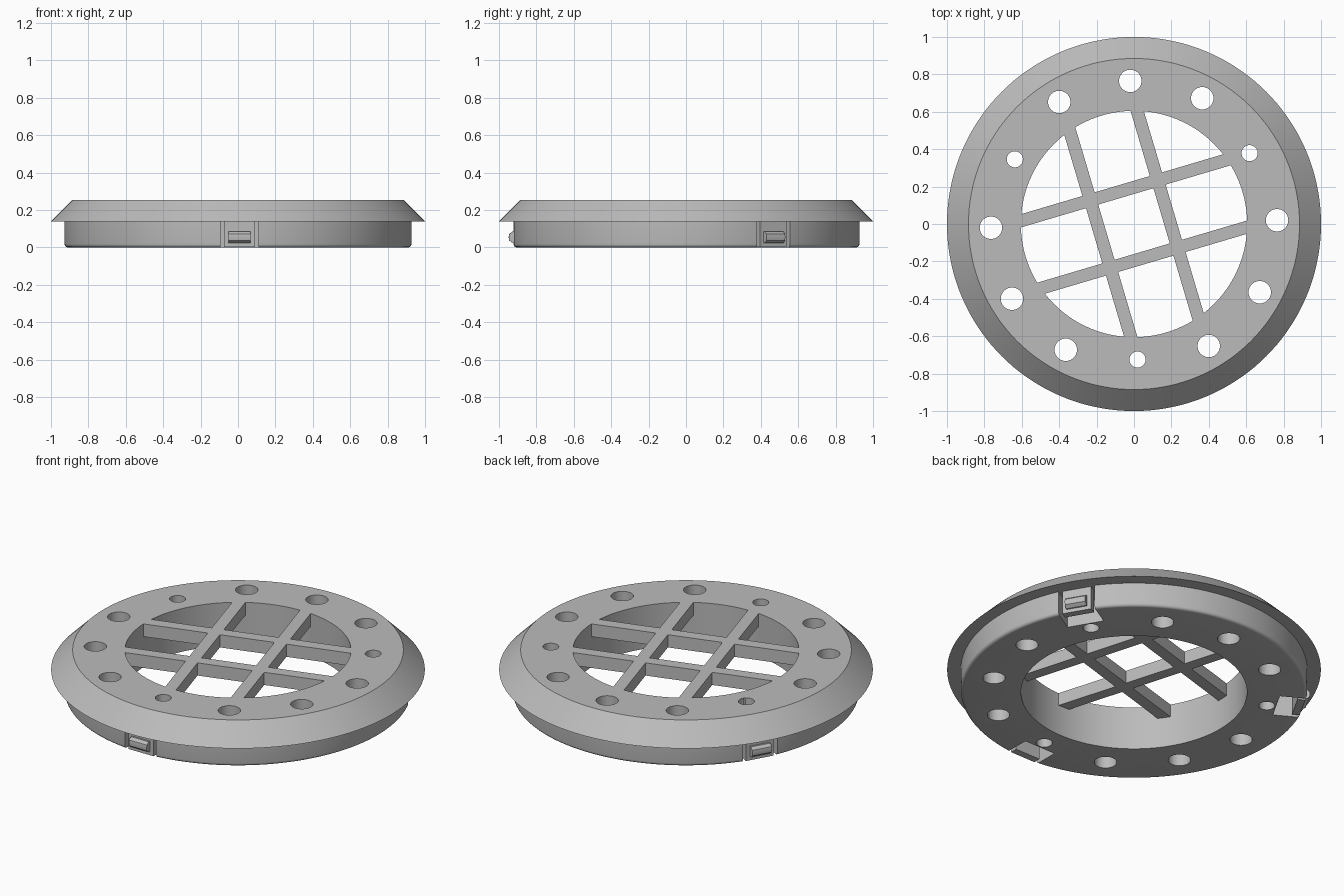
import bpy
import bmesh
from math import radians, cos, sin, pi
from mathutils import Matrix, Vector

cube = bpy.data.objects.get("Cube")
if cube:
    bpy.data.objects.remove(cube, do_unlink=True)

grey = bpy.data.materials.new("plain grey")
grey.use_nodes = True
colour = (0.5, 0.5, 0.5, 1)
grey.diffuse_color = colour
grey.node_tree.nodes["Principled BSDF"].inputs["Base Color"].default_value = colour

TOP = 0.255        # top face height
LIP = 0.14         # underside of the flange
BORE = 0.605       # central opening radius
HOLE_TURN = 1.5    # rotation of the hole pattern, degrees
LATCH_TURN = 30.5  # rotation of the latches, degrees
BAR_TURN = 16.5    # rotation of the grille, degrees


def make_object(name, bm):
    bmesh.ops.recalc_face_normals(bm, faces=bm.faces)
    mesh = bpy.data.meshes.new(name)
    bm.to_mesh(mesh)
    bm.free()
    mesh.materials.append(grey)
    obj = bpy.data.objects.new(name, mesh)
    bpy.context.collection.objects.link(obj)
    return obj


def add_box(bm, low, high, turn):
    low, high = Vector(low), Vector(high)
    matrix = (Matrix.Rotation(radians(turn), 4, "Z")
              @ Matrix.Translation((low + high) / 2)
              @ Matrix.Diagonal((*(high - low), 1)))
    bmesh.ops.create_cube(bm, size=1, matrix=matrix)


def add_cylinder(bm, radius, bottom, top, x=0, y=0, sides=40):
    bmesh.ops.create_cone(bm, cap_ends=True, segments=sides,
                          radius1=radius, radius2=radius, depth=top - bottom,
                          matrix=Matrix.Translation((x, y, (bottom + top) / 2)))


def add_prism(bm, profile, half_width, turn):
    """Extrude a radius/height profile sideways, then swing it into place."""
    face = bm.faces.new([bm.verts.new((r, -half_width, z)) for r, z in profile])
    new = bmesh.ops.extrude_face_region(bm, geom=[face])["geom"]
    end = [v for v in new if isinstance(v, bmesh.types.BMVert)]
    bmesh.ops.translate(bm, verts=end, vec=(0, 2 * half_width, 0))
    bmesh.ops.rotate(bm, verts=list(face.verts) + end, cent=(0, 0, 0),
                     matrix=Matrix.Rotation(radians(turn), 3, "Z"))


def cut(obj, cutter):
    mod = obj.modifiers.new("cut", "BOOLEAN")
    mod.operation = "DIFFERENCE"
    mod.solver = "EXACT"
    mod.object = cutter
    bpy.context.view_layer.objects.active = obj
    bpy.ops.object.modifier_apply(modifier=mod.name)
    bpy.data.objects.remove(cutter, do_unlink=True)


def smooth(obj):
    bpy.ops.object.select_all(action="DESELECT")
    obj.select_set(True)
    bpy.context.view_layer.objects.active = obj
    bpy.ops.object.shade_smooth_by_angle(angle=radians(30))


latch_angles = [LATCH_TURN + 120 * i for i in range(3)]

# Ring body: lathed section with a rounded lower edge and a bevelled flange
fillet = 0.018
section = [(BORE, 0)]
for i in range(6):
    a = -pi / 2 + i * pi / 10
    section.append((0.927 - fillet + fillet * cos(a), fillet + fillet * sin(a)))
section += [(0.927, LIP), (1, LIP), (0.885, TOP), (BORE, TOP)]
bm = bmesh.new()
verts = [bm.verts.new((r, 0, z)) for r, z in section]
edges = [bm.edges.new((verts[i - 1], verts[i])) for i in range(len(verts))]
bmesh.ops.spin(bm, geom=verts + edges, cent=(0, 0, 0), axis=(0, 0, 1),
               angle=2 * pi, steps=144)
bmesh.ops.remove_doubles(bm, verts=bm.verts, dist=0.0001)
ring = make_object("ring_body", bm)

# Twelve through holes, every fourth one smaller and nearer the middle
bm = bmesh.new()
for i in range(12):
    a = radians(HOLE_TURN + 30 * i)
    radius, reach = (0.043, 0.725) if i % 4 == 1 else (0.06, 0.765)
    add_cylinder(bm, radius, -0.1, 0.4, reach * cos(a), reach * sin(a))
cut(ring, make_object("hole_cutter", bm))

# Pockets behind the latches, open below and outwards
bm = bmesh.new()
for turn in latch_angles:
    add_box(bm, (0.775, -0.102, -0.1), (1.1, 0.102, LIP), turn)
cut(ring, make_object("pocket_cutter", bm))
smooth(ring)

# Grille: a disc with nine windows cut out, leaving crossed bars
bm = bmesh.new()
add_cylinder(bm, BORE + 0.004, 0.18, TOP, sides=144)
grille = make_object("grille", bm)
bm = bmesh.new()
spans = [(-0.8, -0.222), (-0.154, 0.154), (0.222, 0.8)]
for x0, x1 in spans:
    for y0, y1 in spans:
        add_box(bm, (x0, y0, 0.1), (x1, y1, 0.4), BAR_TURN)
cut(grille, make_object("window_cutter", bm))
smooth(grille)

# Spring latches: a flat tongue hanging from the flange with a raised catch
catch = [(0.9, 0.022), (0.928, 0.025), (0.945, 0.038),
         (0.948, 0.055), (0.945, 0.072), (0.928, 0.085), (0.9, 0.085)]
for name, turn in zip(("left", "right", "front"), latch_angles):
    bm = bmesh.new()
    add_box(bm, (0.875, -0.082, 0.002), (0.917, 0.082, LIP + 0.01), turn)
    make_object(name + "_latch_tongue", bm)
    bm = bmesh.new()
    add_prism(bm, catch, 0.058, turn)
    smooth(make_object(name + "_latch_catch", bm))
